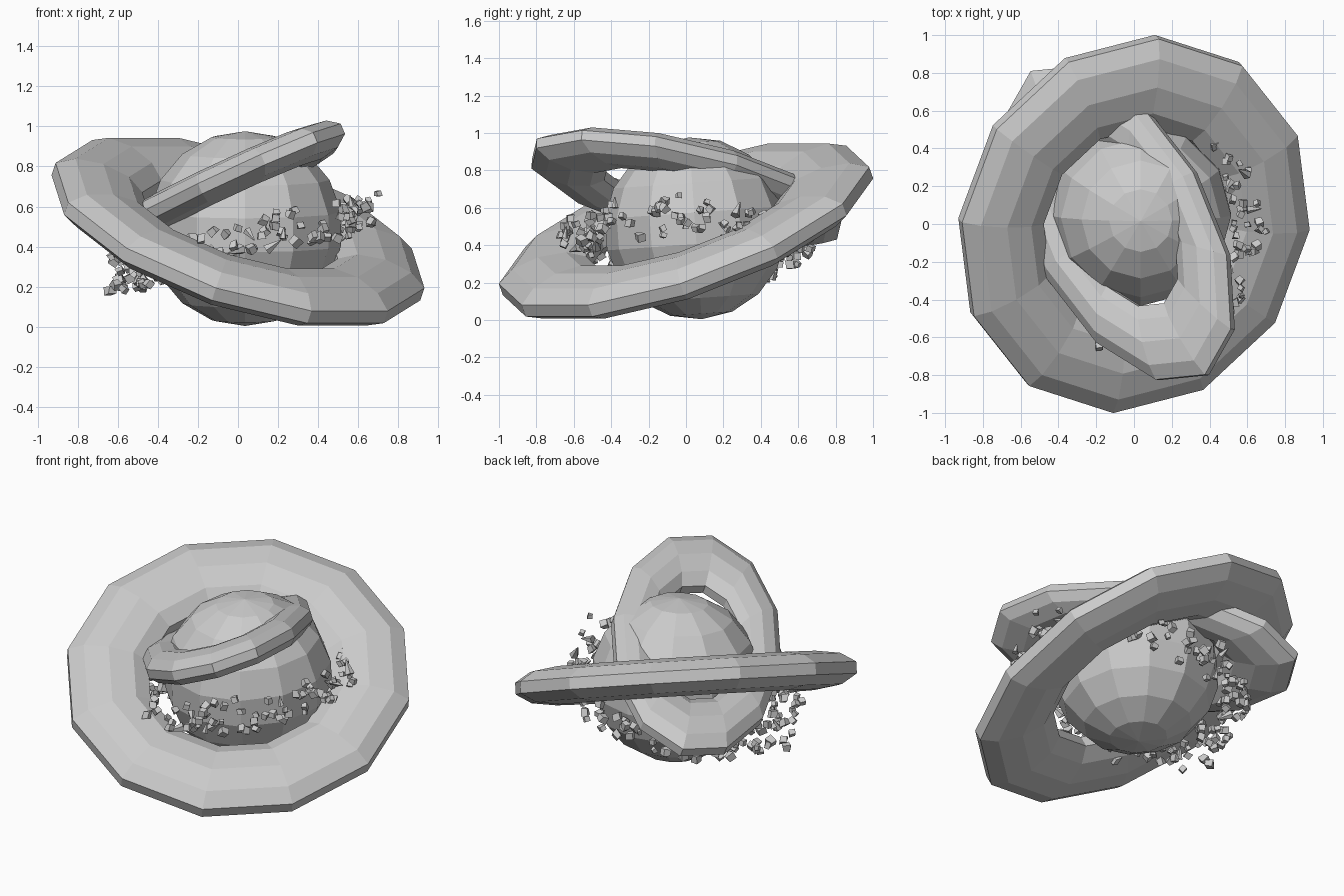
import bpy, bmesh, math, random
from mathutils import Vector, Matrix

random.seed(7)

if "Cube" in bpy.data.objects:
    bpy.data.objects.remove(bpy.data.objects["Cube"], do_unlink=True)

# Single stone material
GREY = (0.6, 0.6, 0.6, 1)
stone = bpy.data.materials.new("stone_grey")
stone.use_nodes = True
stone.diffuse_color = GREY
stone.node_tree.nodes["Principled BSDF"].inputs["Base Color"].default_value = GREY


def add_object(name, bm):
    bmesh.ops.recalc_face_normals(bm, faces=bm.faces)
    mesh = bpy.data.meshes.new(name)
    bm.to_mesh(mesh)
    bm.free()
    mesh.materials.append(stone)
    obj = bpy.data.objects.new(name, mesh)
    bpy.context.collection.objects.link(obj)
    return obj


def add_ring(name, center, axis_a, axis_b, height, hole=0.53, sides=12, section=10):
    """Flattened low-poly ring with a flat outer wall, spanned by two radius vectors."""
    a, b, c = Vector(axis_a), Vector(axis_b), Vector(center)
    normal = a.cross(b).normalized()
    half_step = math.pi / section
    mid, tube = (1 + hole) / 2, (1 - hole) / 2 / math.cos(half_step)
    bm = bmesh.new()
    loops = []
    for i in range(sides):
        t = math.tau * i / sides
        spoke = a * math.cos(t) + b * math.sin(t)
        loop = []
        for j in range(section):
            s = math.tau * j / section + half_step
            loop.append(bm.verts.new(
                c + spoke * (mid + tube * math.cos(s)) + normal * height * math.sin(s)))
        loops.append(loop)
    for i in range(sides):
        here, there = loops[i], loops[(i + 1) % sides]
        for j in range(section):
            k = (j + 1) % section
            bm.faces.new((here[j], there[j], there[k], here[k]))
    return add_object(name, bm)


# Central planet
bm = bmesh.new()
bmesh.ops.create_uvsphere(bm, u_segments=12, v_segments=9, radius=0.487)
tilt = Matrix.Rotation(math.radians(4), 4, 'X')
bmesh.ops.transform(bm, matrix=Matrix.Translation((0.035, 0.05, 0.49)) @ tilt, verts=bm.verts)
add_object("planet", bm)

# Two tilted rings
add_ring("large_ring", (0, 0, 0.475), (0.12, 0.99, 0.312), (0.92, -0.02, -0.312), 0.11)
add_ring("small_ring", (-0.075, 0.005, 0.70), (0.20, -0.83, 0.135), (0.575, -0.17, 0.255), 0.09)

# Belt of loose rocks around the planet
bm = bmesh.new()
for i in range(190):
    angle = random.uniform(0, math.tau)
    radius = random.uniform(0.5, 0.68)
    x, y = radius * math.cos(angle) + 0.02, radius * math.sin(angle)
    z = 0.42 + 0.24 * x - 0.04 * y + random.uniform(-0.11, 0.09)
    turn = Matrix.Rotation(random.uniform(0, math.tau), 4,
                           Vector((random.gauss(0, 1), random.gauss(0, 1), random.gauss(0, 1))))
    place = Matrix.Translation((x, y, z)) @ turn
    size = random.uniform(0.026, 0.042)
    if i % 10 == 0:
        # long pointed shard
        bmesh.ops.create_cone(bm, cap_ends=True, segments=5, radius1=size * 0.7,
                              radius2=0.003, depth=size * 2.2, matrix=place)
    else:
        # chipped block
        block = bmesh.ops.create_cube(bm, size=size, matrix=place)["verts"]
        for v in block:
            v.co += Vector([random.uniform(-0.15, 0.15) * size for _ in range(3)])
add_object("rock_belt", bm)
